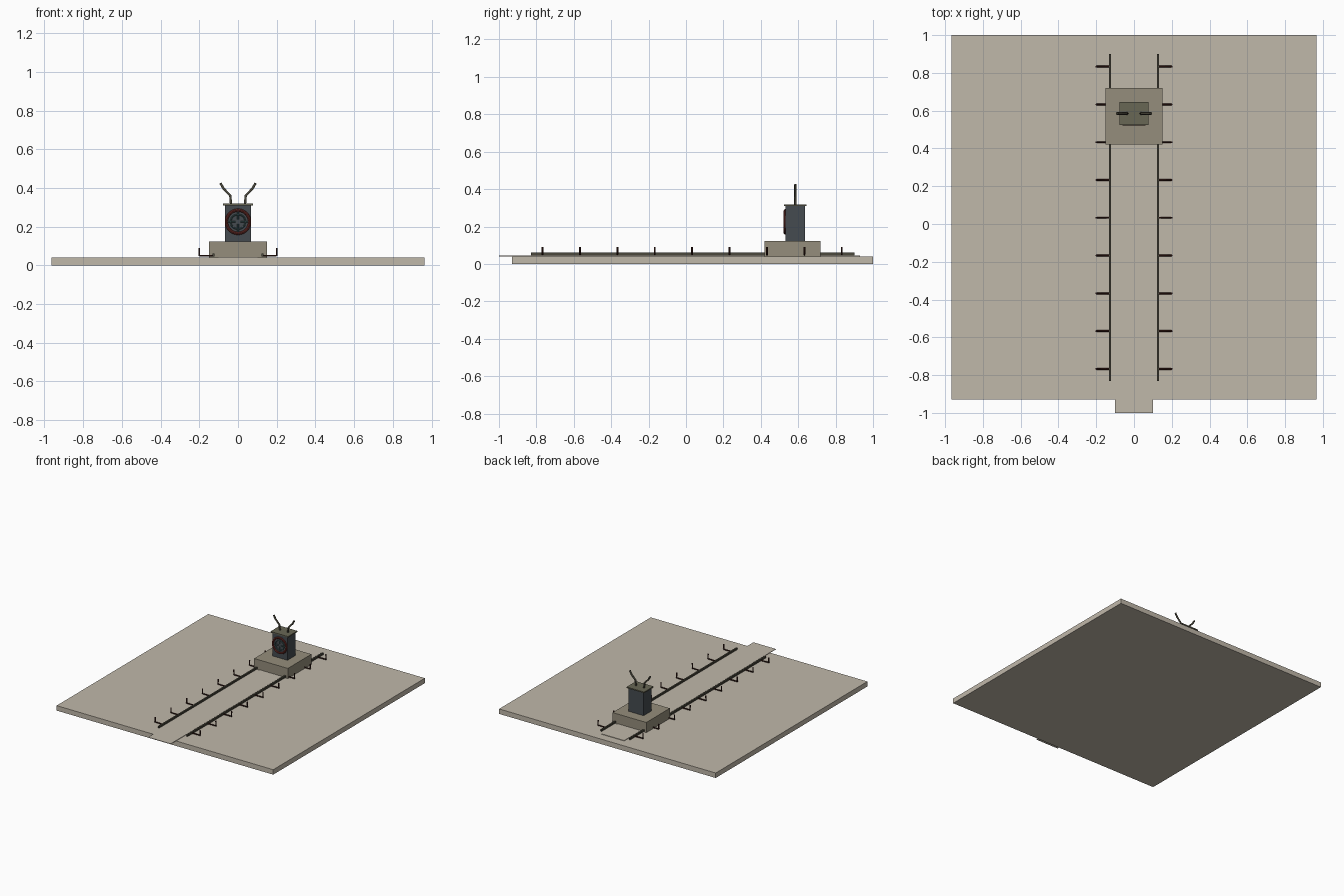
import bpy
import math
from mathutils import Vector

cube = bpy.data.objects.get("Cube")
if cube:
    bpy.data.objects.remove(cube, do_unlink=True)


def material(name, rgb):
    m = bpy.data.materials.new(name)
    m.use_nodes = True
    color = (*rgb, 1)
    m.diffuse_color = color
    bsdf = m.node_tree.nodes["Principled BSDF"]
    bsdf.inputs["Base Color"].default_value = color
    bsdf.inputs["Roughness"].default_value = 0.9
    return m


SAND = material("pale sand", (0.53, 0.48, 0.40))
STONE = material("grey stone", (0.30, 0.27, 0.20))
SLATE = material("dark slate", (0.06, 0.07, 0.08))
CAP = material("olive stone", (0.14, 0.135, 0.09))
BRONZE = material("dark bronze", (0.07, 0.065, 0.045))
RUST = material("dark rust", (0.05, 0.014, 0.01))
RED = material("dull red", (0.14, 0.025, 0.02))
TEAL = material("dark teal", (0.04, 0.085, 0.085))


def finish(obj, name, mat):
    obj.name = name
    obj.data.materials.append(mat)
    return obj


def box(name, mat, low, high):
    low, high = Vector(low), Vector(high)
    bpy.ops.mesh.primitive_cube_add(size=1, location=(low + high) / 2)
    obj = bpy.context.object
    obj.scale = high - low
    bpy.ops.object.transform_apply(location=False, rotation=False)
    return finish(obj, name, mat)


def rod(name, mat, points, radius):
    curve = bpy.data.curves.new(name, "CURVE")
    curve.dimensions = "3D"
    curve.bevel_depth = radius
    curve.bevel_resolution = 1
    curve.use_fill_caps = True
    spline = curve.splines.new("POLY")
    spline.points.add(len(points) - 1)
    for p, co in zip(spline.points, points):
        p.co = (*co, 1)
    obj = bpy.data.objects.new(name, curve)
    bpy.context.collection.objects.link(obj)
    return finish(obj, name, mat)


def ring(name, mat, y, z, major, minor):
    bpy.ops.mesh.primitive_torus_add(
        location=(0, y, z), rotation=(math.pi / 2, 0, 0), major_radius=major,
        minor_radius=minor, major_segments=32, minor_segments=8)
    bpy.ops.object.shade_smooth_by_angle()
    return finish(bpy.context.object, name, mat)


# Ground slab and the walkway laid over it
box("ground_slab", SAND, (-0.965, -0.93, 0), (0.965, 1, 0.04))
box("walkway", SAND, (-0.10, -1, 0.04), (0.10, 0.93, 0.044))

# Rails with their upturned side brackets
for side, label in ((1, "left"), (-1, "right")):
    x = side * 0.127
    box(label + "_rail", BRONZE, (x - 0.006, -0.83, 0.046), (x + 0.006, 0.90, 0.06))
    for i in range(9):
        y = -0.767 + 0.2 * i
        end = side * 0.2
        rod(f"{label}_bracket_{i + 1}", RUST,
            [(x, y, 0.05), (end, y, 0.05), (end, y, 0.09)], 0.005)

# Pedestal, pillar and cap
box("pedestal", STONE, (-0.15, 0.42, 0.04), (0.15, 0.72, 0.122))
box("pillar", SLATE, (-0.067, 0.533, 0.122), (0.067, 0.635, 0.31))
box("pillar_cap", CAP, (-0.078, 0.525, 0.31), (0.078, 0.645, 0.319))

# Round emblem on the front of the pillar
ring("emblem_ring", RED, 0.53, 0.225, 0.06, 0.008)
ring("emblem_inner_ring", TEAL, 0.53, 0.225, 0.038, 0.004)
for i in range(4):
    a = i * math.pi / 2
    dx, dz = math.cos(a), math.sin(a)
    rod(f"emblem_spoke_{i + 1}", TEAL,
        [(dx * r, 0.53, 0.225 + dz * r) for r in (0.012, 0.055)], 0.004)

# Bent horns on top
for side, label in ((1, "left"), (-1, "right")):
    rod(label + "_horn", BRONZE,
        [(side * px, 0.585, pz) for px, pz in
         ((0.036, 0.315), (0.04, 0.36), (0.075, 0.397), (0.091, 0.425))], 0.007)
